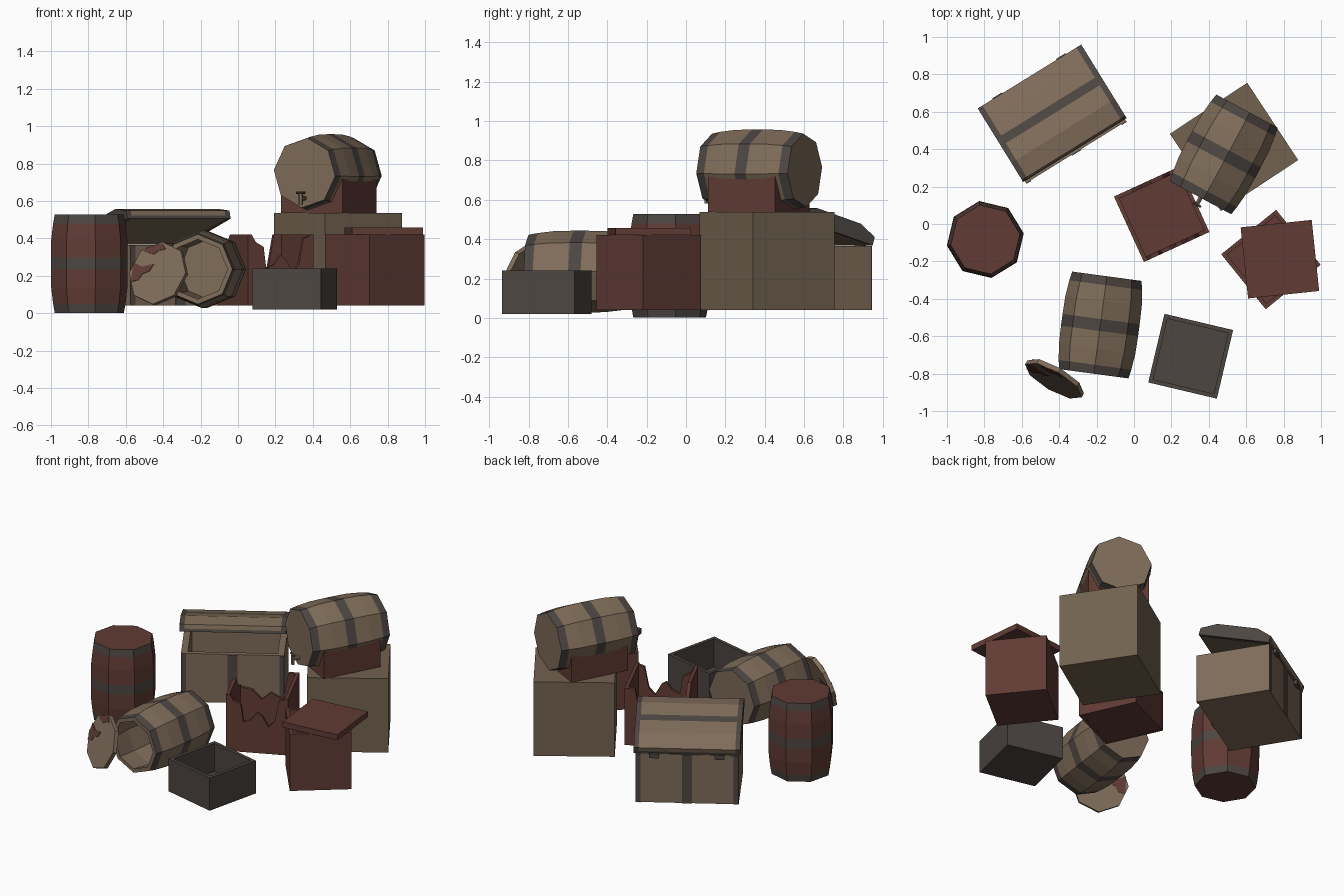
import bpy, bmesh, math
from mathutils import Matrix, Vector

if "Cube" in bpy.data.objects:
    bpy.data.objects.remove(bpy.data.objects["Cube"])

R = math.radians
T = Matrix.Translation


def colour(name, r, g, b):
    m = bpy.data.materials.new(name)
    lin = lambda c: ((c / 255 + 0.055) / 1.055) ** 2.4
    m.diffuse_color = (lin(r), lin(g), lin(b), 1)
    m.use_nodes = True
    m.node_tree.nodes["Principled BSDF"].inputs["Base Color"].default_value = m.diffuse_color
    return m


TAN = colour("tan wood", 127, 108, 89)
CRATE = colour("crate wood", 114, 98, 79)
RED = colour("red wood", 97, 59, 52)
DARK = colour("dark iron", 77, 70, 66)


def finish(name, bm, mats, matrix):
    bmesh.ops.recalc_face_normals(bm, faces=bm.faces)
    me = bpy.data.meshes.new(name)
    bm.to_mesh(me)
    bm.free()
    for m in mats:
        me.materials.append(m)
    ob = bpy.data.objects.new(name, me)
    ob.matrix_world = matrix
    bpy.context.collection.objects.link(ob)
    return ob


def lathe(name, pts, matrix, mats, bands=(), n=8, rot=0.0):
    """Rings of (z, r) joined and capped; segments listed in bands get mats[1]."""
    bm = bmesh.new()
    rings = [[bm.verts.new((r * math.cos(rot + k * math.tau / n),
                            r * math.sin(rot + k * math.tau / n), z))
              for k in range(n)] for z, r in pts]
    for i in range(len(rings) - 1):
        for k in range(n):
            j = (k + 1) % n
            f = bm.faces.new((rings[i][k], rings[i][j], rings[i + 1][j], rings[i + 1][k]))
            f.material_index = 1 if i in bands else 0
    bm.faces.new(rings[0])
    bm.faces.new(rings[-1])
    return finish(name, bm, mats, matrix)


def prism(name, pts, depth, matrix, mats, rule=None):
    """Outline in local XY pushed along local Z."""
    bm = bmesh.new()
    f = bm.faces.new([bm.verts.new((x, y, 0)) for x, y in pts])
    ext = bmesh.ops.extrude_face_region(bm, geom=[f])["geom"]
    bmesh.ops.translate(bm, vec=(0, 0, depth), verts=[v for v in ext if isinstance(v, bmesh.types.BMVert)])
    if rule:
        for f in bm.faces:
            f.material_index = int(rule(f.calc_center_median()))
    return finish(name, bm, mats, matrix)


def box(name, x, y, ang, w, d, z0, z1, mat, wall=0, floor=0):
    """Box turned about z; with wall > 0 it is hollow and open on top."""
    q = math.sqrt(0.5)
    pts = [(z1, q), (z0, q)]
    if wall:
        qi = q * (1 - 2 * wall / min(w, d))
        pts = [(floor, qi), (z1, qi)] + pts
    m = T((x, y, 0)) @ Matrix.Rotation(R(ang), 4, 'Z') @ Matrix.Diagonal((w, d, 1, 1))
    return lathe(name, pts, m, [mat], n=4, rot=math.pi / 4)


def frame(origin, xa, za):
    """Matrix whose local x and z follow the given directions."""
    za = Vector(za).normalized()
    xa = Vector(xa)
    xa = (xa - za * xa.dot(za)).normalized()
    m = Matrix((xa, za.cross(xa), za)).transposed().to_4x4()
    return T(origin) @ m


# barrels
OUT = [(-.263, .187), (-.215, .196), (-.13, .206), (-.032, .208), (.032, .208),
       (.13, .206), (.215, .196), (.263, .187)]
lathe("red_barrel", OUT, T((-.795, -.083, .265)), [RED, DARK], (0, 3, 6), rot=R(9))

ax = Vector((.473, .881, 0))
top_c = Vector((.48, .372, .75))
lathe("top_barrel", OUT, frame(top_c, (0, 0, 1), ax), [TAN, DARK], (0, 3, 6), rot=R(5))

hollow = [(.235, .165), (-.12, .178), (-.263, .16)]
lathe("open_barrel", hollow + OUT, frame((-.18, -.54, .235), (0, 0, 1), (.133, .99, 0)),
      [TAN, DARK], (3, 6, 9))

# spigot on the top barrel
sp = top_c - ax * .25 + Vector((0, 0, -.135))
lathe("spigot_pipe", [(0, .013), (.06, .013)], frame(sp, (0, 0, 1), -ax), [TAN], n=6)
lathe("spigot_nozzle", [(-.035, .012), (.025, .012)], T(sp - ax * .055), [TAN], n=6)
lathe("spigot_handle", [(-.025, .007), (.025, .007)],
      frame(sp - ax * .055 + Vector((0, 0, .03)), (0, 0, 1), (.88, -.47, 0)), [DARK], n=6)

# loose barrel lid with stains, leaning on the open barrel
LID = frame((-.425, -.828, .211), (.86, -.5, 0), (-.477, -.82, .3))
lathe("barrel_lid", [(-.013, .175), (.013, .175)], LID, [TAN], rot=R(90))
left = [(-.155, .06), (-.1, .035), (-.03, .05), (-.05, .01), (-.09, -.005), (-.11, -.04), (-.155, -.05)]
upper = [(-.09, .142), (0, .165), (.03, .135), (-.01, .125), (-.04, .105), (-.1, .12)]
prism("lid_stain_left", left, .004, LID @ T((0, 0, .0125)), [RED])
prism("lid_stain_upper", upper, .004, LID @ T((0, 0, .0125)), [RED])
prism("lid_stain_back", left, -.004, LID @ T((0, 0, -.0125)), [RED])

# crates and tray
box("tan_crate", .535, .412, 33.4, .495, .495, .04, .537, CRATE)
box("cradle_crate", .485, .37, -28, .375, .386, .537, .718, RED, .022, .56)
box("covered_crate", .732, -.19, 39, .378, .378, .04, .42, RED, .022, .06)
box("crate_cover", .78, -.188, 6, .382, .382, .42, .457, RED)
box("grey_tray", .303, -.707, -13.3, .377, .377, .02, .24, DARK, .022, .05)

# broken crate with jagged walls
S = .385
B = T((.148, .052, 0)) @ Matrix.Rotation(R(24.6), 4, 'Z')
JAGS = {
    "front": [(0, .42), (.06, .42), (.12, .38), (.24, .355), (.28, .24), (.4, .26), (.5, .31),
              (.58, .29), (.68, .22), (.78, .26), (.85, .40), (1, .42)],
    "right": [(0, .42), (1, .42)],
    "back": [(0, .42), (.17, .42), (.26, .24), (.45, .28), (.6, .23), (.75, .29), (1, .31)],
    "left": [(0, .31), (.2, .33), (.4, .42), (1, .42)],
}
for k, (side, jag) in enumerate(JAGS.items()):
    pts = [(t * S, z) for t, z in jag] + [(S, .04), (0, .04)]
    m = B @ Matrix.Rotation(R(90 * k), 4, 'Z') @ T((-S / 2, -S / 2, 0)) @ Matrix.Rotation(R(90), 4, 'X')
    prism("broken_crate_" + side, pts, -.022, m, [RED])
box("broken_crate_floor", .148, .052, 24.6, S - .01, S - .01, .041, .06, RED)

# chest body with iron bands on front and back
box("chest_body", -.43, .58, 31.7, .63, .46, .04, .365, TAN, .03, .07)
C = T((-.43, .58, 0)) @ Matrix.Rotation(R(31.7), 4, 'Z')
for side, turn in (("front", 0), ("back", 180)):
    m = C @ Matrix.Rotation(R(turn), 4, 'Z') @ T((0, -.229, 0)) @ Matrix.Rotation(R(90), 4, 'X')
    for i, (a, b) in enumerate(((-.315, -.285), (-.03, .03), (.285, .315))):
        prism(f"chest_{side}_band_{i}", [(a, .04), (b, .04), (b, .365), (a, .365)], .006, m, [DARK])

# chest lid, ajar on its back hinges
H = C @ frame((0, .232, .368), (0, -math.cos(R(17)), math.sin(R(17))), (-1, 0, 0))
prof = [(0, 0), (0, .018), (0, .045), (.1, .085), (.21, .085), (.26, .085),
        (.37, .085), (.47, .045), (.47, .018), (.47, 0)]


def lid_rule(c):
    on_side = abs(c.z - .295) < .28
    return on_side and (.001 < c.y < .02 or (c.y > .08 and .21 < c.x < .26))


prism("chest_lid", prof, .59, H @ T((0, 0, -.295)), [TAN, DARK], lid_rule)
for i, z in enumerate((-.325, .295)):
    prism(f"chest_lid_end_band_{i}", prof, .03, H @ T((0, 0, z)), [DARK])
for i, x in enumerate((-.2, .2)):
    p = C @ Vector((x, .235, 0))
    box(f"chest_hinge_{i}", p.x, p.y, 31.7, .06, .03, .345, .375, DARK)
